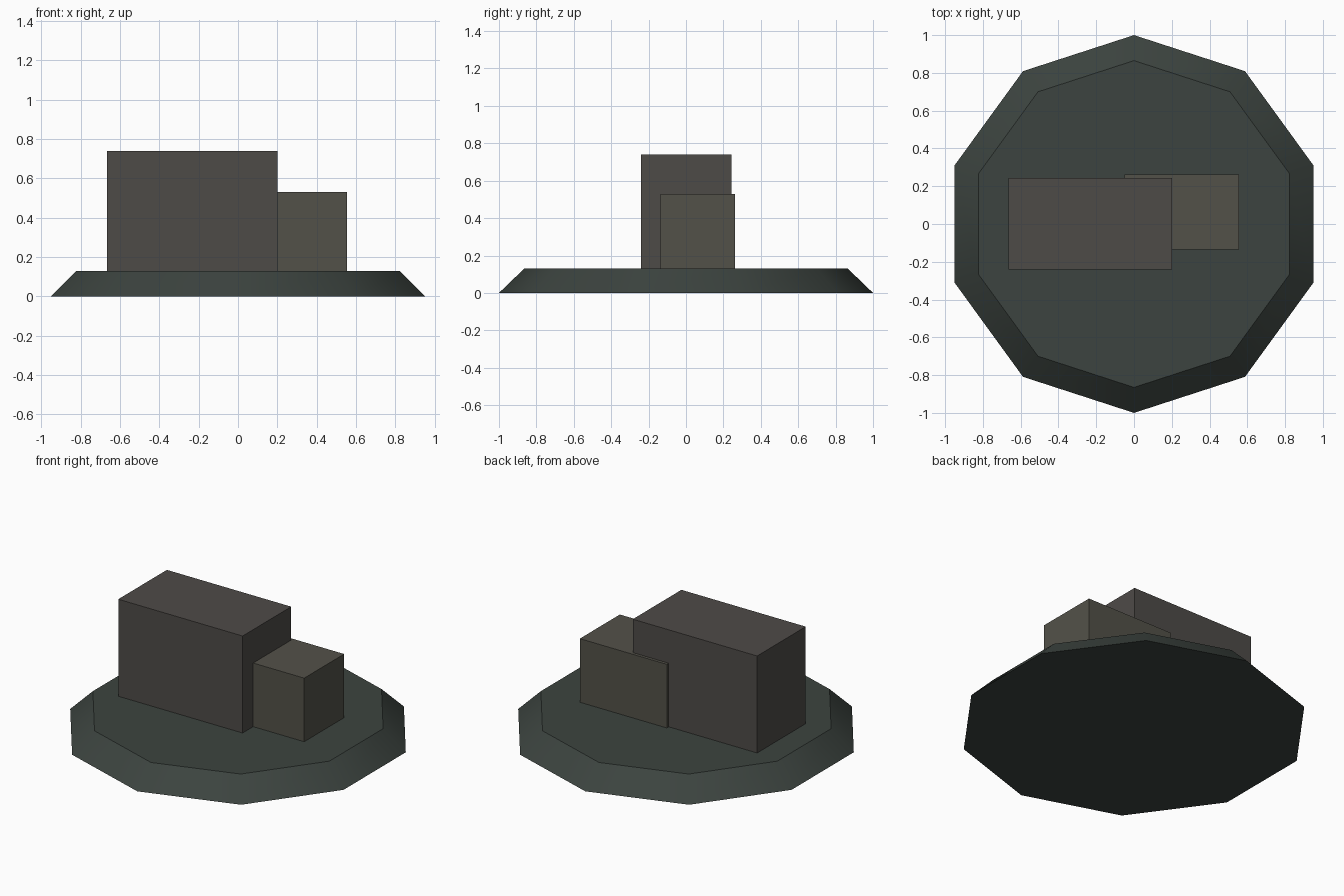
import bpy
import bmesh
import math
from mathutils import Matrix, Vector

if "Cube" in bpy.data.objects:
    bpy.data.objects.remove(bpy.data.objects["Cube"])


def finish(bm, name, color):
    bmesh.ops.recalc_face_normals(bm, faces=bm.faces)
    mesh = bpy.data.meshes.new(name)
    bm.to_mesh(mesh)
    bm.free()
    obj = bpy.data.objects.new(name, mesh)
    bpy.context.collection.objects.link(obj)
    mat = bpy.data.materials.new(name + "_paint")
    mat.diffuse_color = (*color, 1)
    mat.use_nodes = True
    mat.node_tree.nodes["Principled BSDF"].inputs["Base Color"].default_value = mat.diffuse_color
    mesh.materials.append(mat)
    return obj


def box(name, low, high, color):
    low, high = Vector(low), Vector(high)
    bm = bmesh.new()
    matrix = Matrix.Translation((low + high) / 2) @ Matrix.Diagonal((*(high - low), 1))
    bmesh.ops.create_cube(bm, size=1, matrix=matrix)
    return finish(bm, name, color)


# Ten-sided plinth with sloping rim, corners on the y axis
SIDES, HEIGHT = 10, 0.13
bm = bmesh.new()
rings = []
for radius, z in ((1.0, 0), (0.865, HEIGHT)):
    angles = [math.pi / 2 + 2 * math.pi * i / SIDES for i in range(SIDES)]
    rings.append([bm.verts.new((radius * math.cos(a), radius * math.sin(a), z)) for a in angles])
lower, upper = rings
for i in range(SIDES):
    j = (i + 1) % SIDES
    bm.faces.new((lower[i], lower[j], upper[j], upper[i]))
bm.faces.new(upper)
bm.faces.new(lower[::-1])
plinth = finish(bm, "plinth", (0.045, 0.057, 0.050))

# Rim is softly shaded, top and bottom edges stay crisp
bpy.context.view_layer.objects.active = plinth
plinth.select_set(True)
bpy.ops.object.shade_smooth_by_angle(angle=math.radians(40))

# Tall block and the lower block running into it
box("main_block", (-0.665, -0.24, HEIGHT), (0.20, 0.243, 0.74), (0.076, 0.070, 0.064))
box("side_block", (-0.05, -0.135, HEIGHT), (0.555, 0.262, 0.53), (0.086, 0.083, 0.066))
